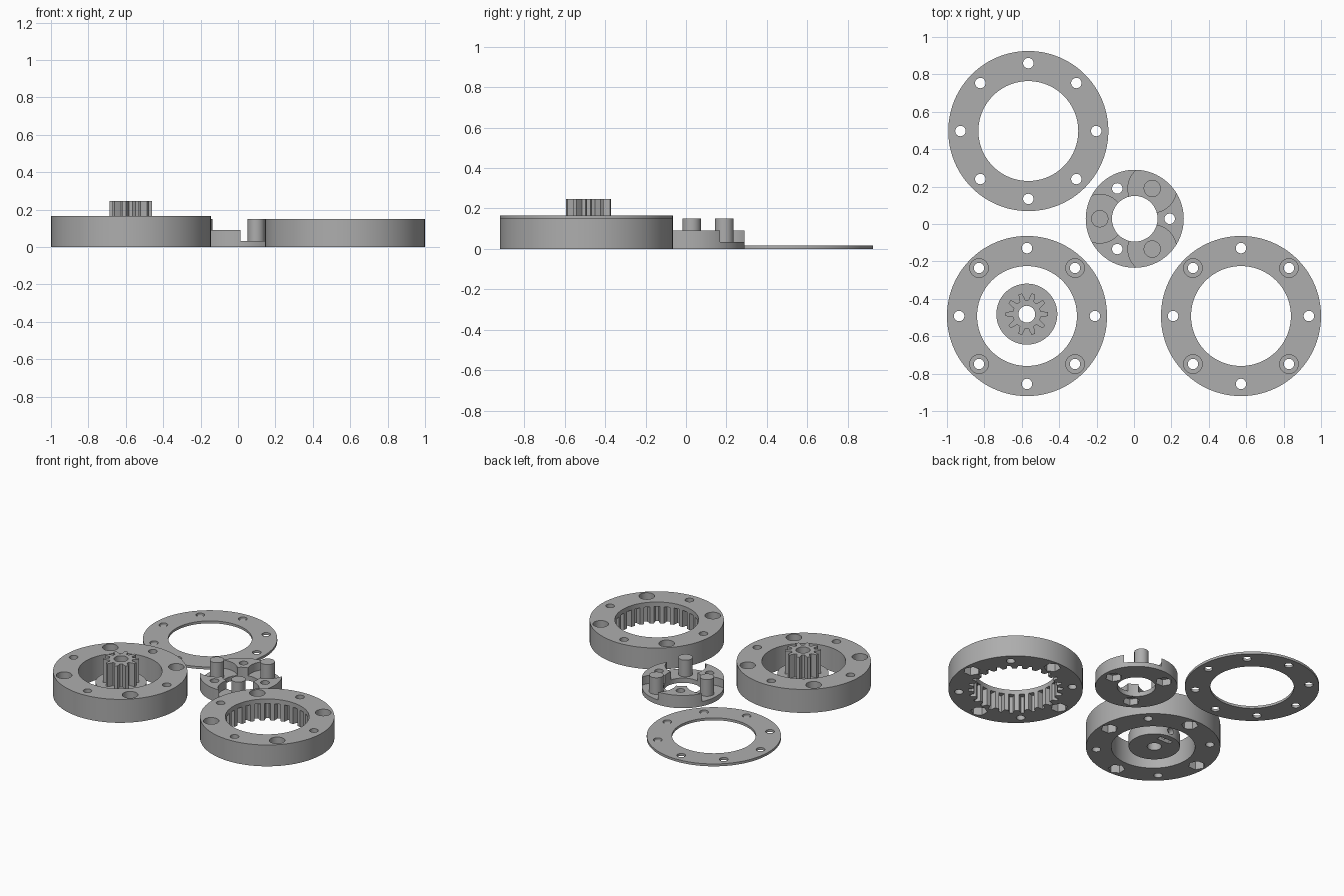
import bpy, bmesh
from math import sin, cos, pi, radians
from mathutils import Matrix

if "Cube" in bpy.data.objects:
    bpy.data.objects.remove(bpy.data.objects["Cube"], do_unlink=True)

grey = bpy.data.materials.new("plain grey")
grey.use_nodes = True
COLOUR = (0.42, 0.42, 0.42, 1)
grey.diffuse_color = COLOUR
grey.node_tree.nodes["Principled BSDF"].inputs["Base Color"].default_value = COLOUR


def circle(r, n=96, cx=0, cy=0, turn=0):
    return [(cx + r * cos(turn + 2 * pi * i / n), cy + r * sin(turn + 2 * pi * i / n))
            for i in range(n)]


def box(x0, x1, y0, y1):
    return [(x0, y0), (x1, y0), (x1, y1), (x0, y1)]


def around(r, count, first, radius, sides):
    """Equal circles or polygons spread on a bolt circle; first angle in degrees."""
    angles = [radians(first) + 2 * pi * i / count for i in range(count)]
    return [circle(radius, sides, r * cos(a), r * sin(a), a) for a in angles]


def gear(teeth, root, tip):
    """Outline of trapezoid teeth as (fraction of pitch, radius) steps."""
    steps = [(-0.32, root), (-0.25, root + (tip - root) * 0.35), (-0.14, tip),
             (0.14, tip), (0.25, root + (tip - root) * 0.35), (0.32, root)]
    return [(r * cos(2 * pi * (i + f) / teeth), r * sin(2 * pi * (i + f) / teeth))
            for i in range(teeth) for f, r in steps]


def prisms(name, outlines, z0, z1):
    """One object made of outlines extruded from z0 to z1."""
    bm = bmesh.new()
    for pts in outlines:
        face = bm.faces.new([bm.verts.new((x, y, z0)) for x, y in pts])
        out = bmesh.ops.extrude_face_region(bm, geom=[face], use_keep_orig=True)
        top = [v for v in out["geom"] if isinstance(v, bmesh.types.BMVert)]
        bmesh.ops.translate(bm, verts=top, vec=(0, 0, z1 - z0))
    bmesh.ops.recalc_face_normals(bm, faces=bm.faces)
    mesh = bpy.data.meshes.new(name)
    bm.to_mesh(mesh)
    bm.free()
    mesh.materials.append(grey)
    ob = bpy.data.objects.new(name, mesh)
    bpy.context.collection.objects.link(ob)
    return ob


def cut(ob, cutter):
    """Subtract the cutter, bake the result and drop the cutter."""
    mod = ob.modifiers.new("cut", "BOOLEAN")
    mod.operation, mod.solver, mod.object = "DIFFERENCE", "EXACT", cutter
    bpy.context.view_layer.update()
    baked = bpy.data.meshes.new_from_object(
        ob.evaluated_get(bpy.context.evaluated_depsgraph_get()))
    ob.modifiers.clear()
    ob.data = baked
    bpy.data.objects.remove(cutter, do_unlink=True)


def drill(ob, outlines, z0, z1):
    cut(ob, prisms("cutter", outlines, z0, z1))


def finish(ob, x, y):
    ob.location = (x, y, 0)
    bpy.ops.object.select_all(action="DESELECT")
    ob.select_set(True)
    bpy.context.view_layer.objects.active = ob
    bpy.ops.object.shade_smooth_by_angle(angle=radians(30))


BOLT, HOLE = 0.363, 0.028


def flange(name, height):
    """Ring with a bore and eight bolt holes."""
    ring = prisms(name, [circle(0.428)], 0, height)
    drill(ring, [circle(0.267)] + around(BOLT, 8, 0, HOLE, 24), -0.1, 0.4)
    return ring


def bolt_pockets(ring, height):
    """Round head recesses on top, hexagonal nut pockets beneath."""
    drill(ring, around(BOLT, 4, 45, 0.05, 32), height - 0.06, height + 0.1)
    drill(ring, around(BOLT, 4, 0, 0.054, 6), -0.1, 0.06)


# Thin spacer ring
finish(flange("spacer_ring", 0.017), -0.565, 0.497)

# Plain housing ring
housing = flange("housing_ring", 0.165)
bolt_pockets(housing, 0.165)
finish(housing, -0.572, -0.492)

# Internal gear ring: tooth gaps open at the bottom under a plain lip
annulus = flange("internal_gear_ring", 0.15)
bolt_pockets(annulus, 0.15)
drill(annulus, [gear(26, 0.262, 0.302)], -0.1, 0.118)
finish(annulus, 0.572, -0.492)

# Sun gear on its hub, with shaft bore, nut slot and set screw hole
SUN = (-0.573, -0.482)
hub = prisms("sun_hub", [circle(0.163)], 0, 0.085)
drill(hub, [circle(0.045, 32)], -0.1, 0.3)
drill(hub, [box(-0.05, 0.05, 0.088, 0.122)], -0.1, 0.066)
screw = prisms("cutter", [circle(0.024, 24)], 0, 0.2)
screw.data.transform(Matrix.Translation((0, 0, 0.042)) @ Matrix.Rotation(-pi / 2, 4, "X"))
cut(hub, screw)
finish(hub, *SUN)
sun = prisms("sun_gear", [gear(10, 0.076, 0.114)], 0.085, 0.247)
drill(sun, [circle(0.045, 32)], -0.1, 0.3)
finish(sun, *SUN)

# Planet carrier with three pockets, bolt holes, nut pockets and pins
CARRIER = (0.004, 0.028)
carrier = prisms("planet_carrier", [circle(0.262)], 0, 0.09)
drill(carrier, [circle(0.122, 64)] + around(0.187, 3, 0, HOLE, 24), -0.1, 0.3)
drill(carrier, around(0.187, 3, 60, 0.13, 64), 0.033, 0.3)
drill(carrier, around(0.187, 3, 0, 0.054, 6), -0.1, 0.045)
finish(carrier, *CARRIER)
finish(prisms("planet_pins", around(0.187, 3, 60, 0.046, 32), 0.033, 0.15), *CARRIER)
